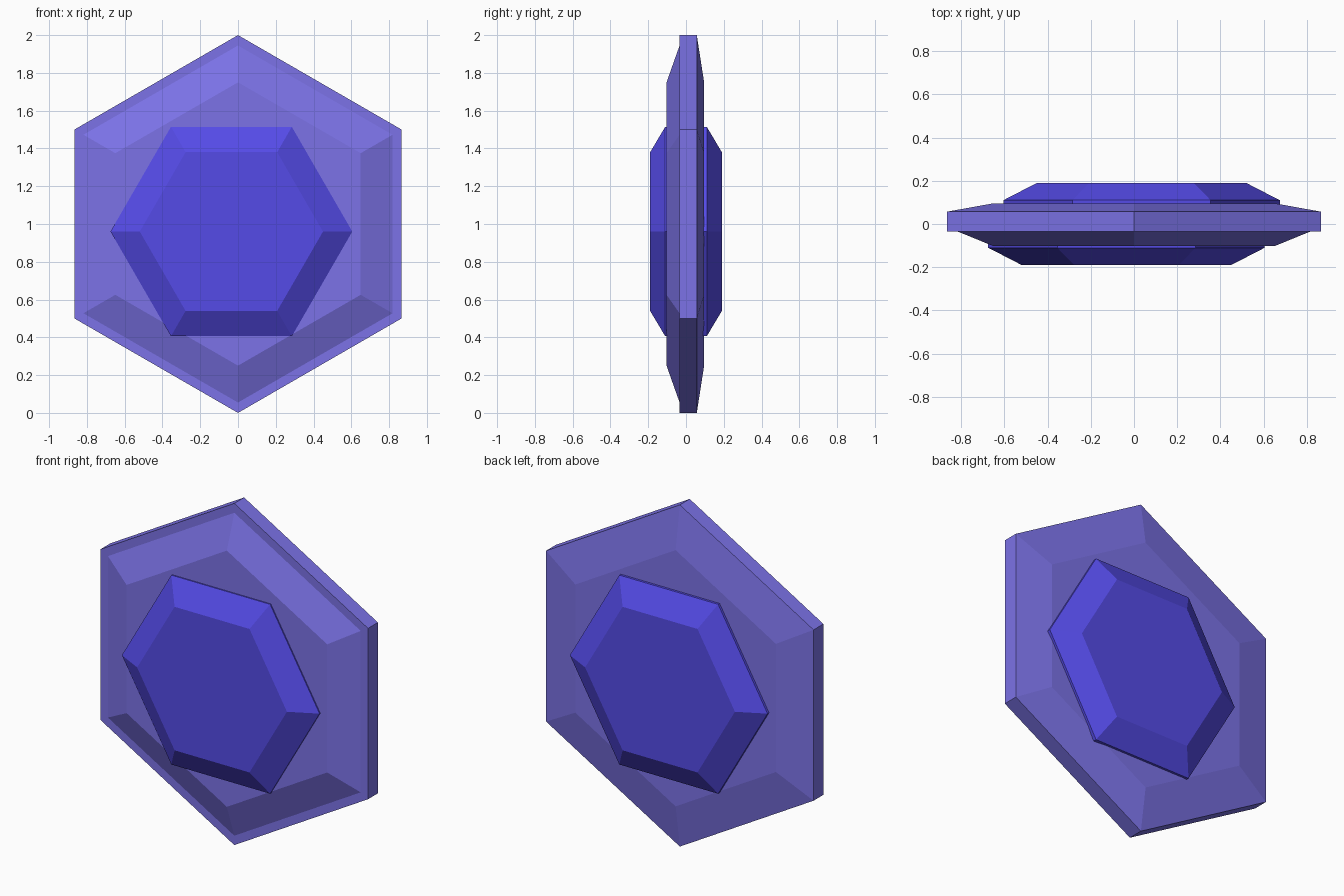
import bpy, bmesh
from math import sin, cos, radians

if "Cube" in bpy.data.objects:
    bpy.data.objects.remove(bpy.data.objects["Cube"])


def material(name, color):
    m = bpy.data.materials.new(name)
    m.diffuse_color = color
    m.use_nodes = True
    m.node_tree.nodes["Principled BSDF"].inputs["Base Color"].default_value = m.diffuse_color
    return m


def hex_stack(name, rings, cx, cz, start, mat):
    """Closed flat-faced solid from (radius, y) hexagon rings, capped at both ends."""
    bm = bmesh.new()
    loops = []
    for r, y in rings:
        angles = [radians(start + 60 * i) for i in range(6)]
        loops.append([bm.verts.new((cx + r * cos(a), y, cz + r * sin(a))) for a in angles])
    for a, b in zip(loops, loops[1:]):
        for i in range(6):
            j = (i + 1) % 6
            bm.faces.new((a[i], a[j], b[j], b[i]))
    bm.faces.new(loops[0])
    bm.faces.new(loops[-1])
    bmesh.ops.recalc_face_normals(bm, faces=bm.faces)
    me = bpy.data.meshes.new(name)
    bm.to_mesh(me)
    bm.free()
    me.materials.append(mat)
    ob = bpy.data.objects.new(name, me)
    bpy.context.collection.objects.link(ob)
    return ob


plate_mat = material("pale_violet", (0.20, 0.17, 0.80, 1))
gem_mat = material("deep_violet", (0.09, 0.07, 0.80, 1))

# Backing plate: flat front rim, bevels on both faces
hex_stack("plate",
          [(0.75, -0.103), (0.945, -0.034), (1.0, -0.034), (1.0, 0.057), (0.75, 0.096)],
          0, 1, 30, plate_mat)

# Front and back gems, each slightly off centre
for name, s in (("front_gem", -1), ("back_gem", 1)):
    hex_stack(name, [(0.64, s * 0.09), (0.64, s * 0.11), (0.485, s * 0.19)],
              s * 0.035, 0.96, 0, gem_mat)
